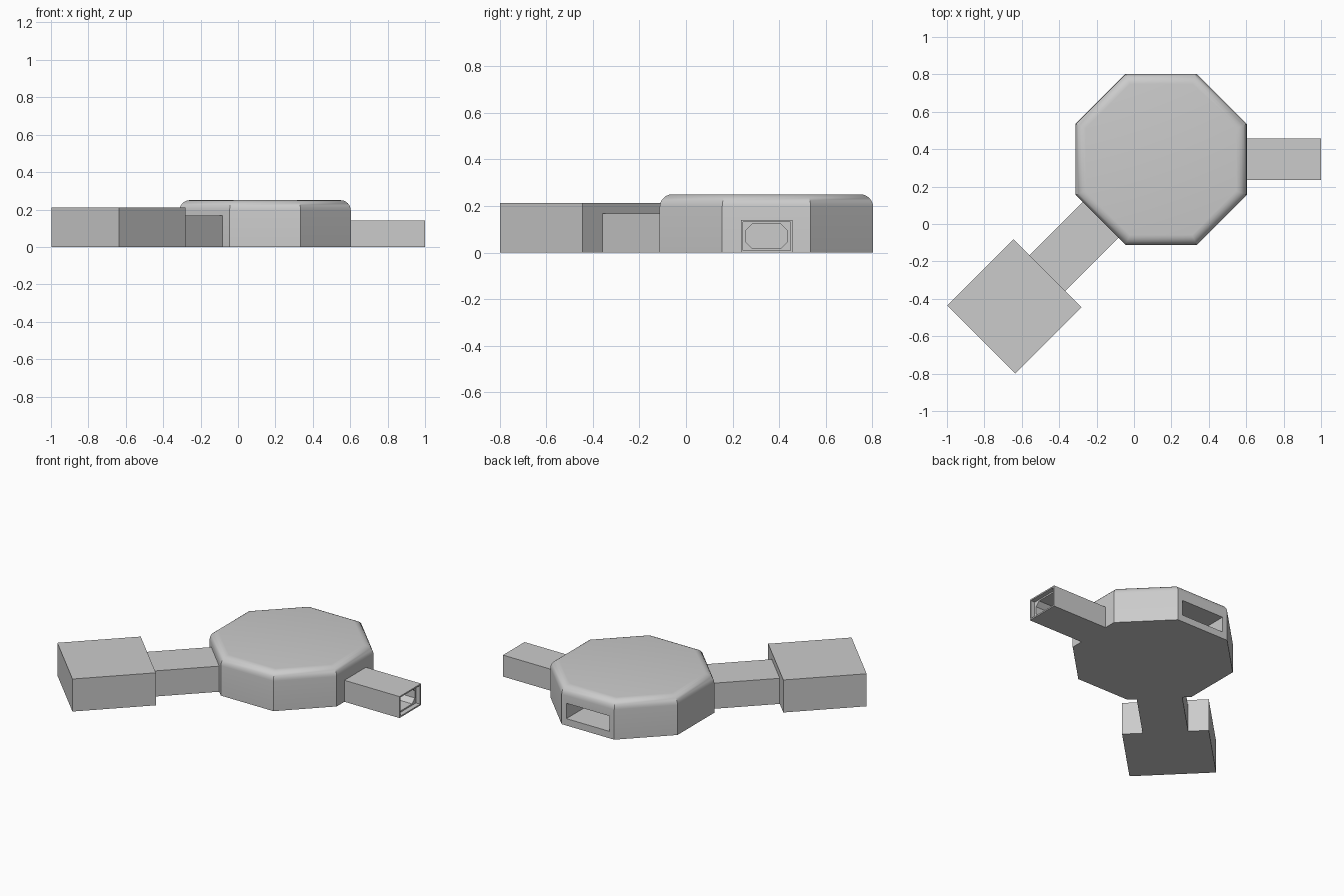
import bpy, bmesh
from math import pi, cos, sin, radians
from mathutils import Matrix, Vector

if "Cube" in bpy.data.objects:
    bpy.data.objects.remove(bpy.data.objects["Cube"])

HUB = Vector((0.145, 0.345, 0))
APOTHEM = 0.458


def finish(bm, name):
    bmesh.ops.recalc_face_normals(bm, faces=bm.faces)
    me = bpy.data.meshes.new(name)
    bm.to_mesh(me)
    bm.free()
    ob = bpy.data.objects.new(name, me)
    bpy.context.collection.objects.link(ob)
    return ob


def box(name, size, centre, angle=0.0):
    bm = bmesh.new()
    m = Matrix.Translation(centre) @ Matrix.Rotation(angle, 4, 'Z') @ Matrix.Diagonal((*size, 1))
    bmesh.ops.create_cube(bm, size=1, matrix=m)
    return finish(bm, name)


def prism(points, direction):
    bm = bmesh.new()
    face = bm.faces.new([bm.verts.new(p) for p in points])
    ext = bmesh.ops.extrude_face_region(bm, geom=[face], use_keep_orig=True)
    verts = [g for g in ext['geom'] if isinstance(g, bmesh.types.BMVert)]
    bmesh.ops.translate(bm, verts=verts, vec=direction)
    return bm


def cut(target, cutter):
    mod = target.modifiers.new("cut", 'BOOLEAN')
    mod.operation = 'DIFFERENCE'
    mod.solver = 'EXACT'
    mod.object = cutter
    bpy.context.view_layer.objects.active = target
    bpy.ops.object.modifier_apply(modifier=mod.name)
    bpy.data.objects.remove(cutter)


# octagonal hub with rounded top rim
r = APOTHEM / cos(pi / 8)
ring = [HUB + Vector((r * cos(pi / 8 + i * pi / 4), r * sin(pi / 8 + i * pi / 4), 0)) for i in range(8)]
bm = prism(ring, (0, 0, 0.25))
rim = [e for e in bm.edges if all(v.co.z > 0.2 for v in e.verts)]
bmesh.ops.bevel(bm, geom=rim, offset=0.055, segments=6, profile=0.5, affect='EDGES')
hub = finish(bm, "octagonal_hub")

# port slot in the back face of the hub
cut(hub, box("slot_cutter", (0.31, 0.6, 0.10), (HUB.x, HUB.y + APOTHEM, 0.095)))
bpy.ops.object.select_all(action='DESELECT')
hub.select_set(True)
bpy.context.view_layer.objects.active = hub
bpy.ops.object.shade_smooth_by_angle(angle=radians(30))

# diagonal arm and end block, along the 45 degree axis through the hub
axis = Vector((-1, -1, 0)).normalized()
box("diagonal_arm", (0.50, 0.27, 0.167), HUB + axis * 0.66 + Vector((0, 0, 0.0835)), pi / 4)
box("end_block", (0.50, 0.514, 0.212), HUB + axis * 1.11 + Vector((0, 0, 0.106)), pi / 4)

# hollow plug sleeve: square mouth, chamfered bore behind it
plug = box("plug_sleeve", (0.41, 0.222, 0.14), (0.795, 0.346, 0.07))
cut(plug, box("mouth_cutter", (0.06, 0.205, 0.122), (1.0, 0.346, 0.07)))
hy, hz, c = 0.09, 0.052, 0.028
corners = [(hy, hz - c), (hy - c, hz), (c - hy, hz), (-hy, hz - c),
           (-hy, c - hz), (c - hy, -hz), (hy - c, -hz), (hy, c - hz)]
cut(plug, finish(prism([(0.62, 0.346 + y, 0.07 + z) for y, z in corners], (0.45, 0, 0)), "bore_cutter"))
